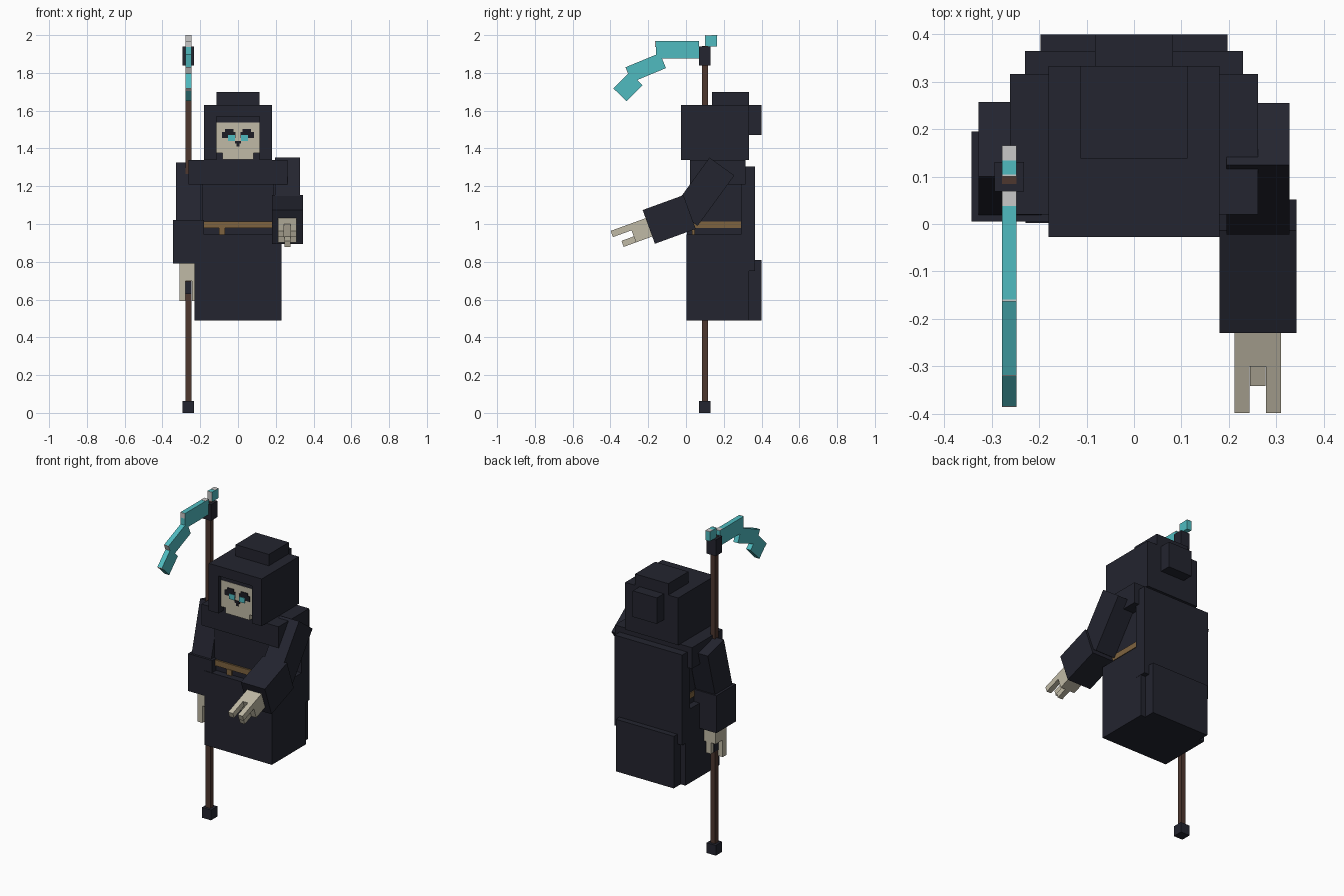
import bpy
from math import radians
from mathutils import Vector, Matrix

cube = bpy.data.objects.get("Cube")
if cube:
    bpy.data.objects.remove(cube, do_unlink=True)


def material(name, rgb):
    m = bpy.data.materials.new(name)
    m.use_nodes = True
    m.diffuse_color = (*rgb, 1)
    m.node_tree.nodes["Principled BSDF"].inputs["Base Color"].default_value = (*rgb, 1)
    return m


CLOTH = material("dark_cloth", (.017, .018, .029))
BONE = material("bone", (.53, .49, .38))
BLACK = material("eye_black", (.012, .012, .018))
TEAL = material("teal", (.08, .50, .53))
WOOD = material("brown_wood", (.075, .038, .028))
LEATHER = material("tan_leather", (.21, .125, .05))
SILVER = material("pale_grey", (.58, .58, .58))


def box(name, x, y, z, mat, pivot=(0, 0, 0), tilt=0):
    """Box from (min, max) ranges, turned about x by tilt and moved to pivot."""
    bpy.ops.mesh.primitive_cube_add(size=1)
    ob = bpy.context.object
    ob.name = name
    lo, hi = Vector((x[0], y[0], z[0])), Vector((x[1], y[1], z[1]))
    ob.data.transform(Matrix.Translation((lo + hi) / 2) @ Matrix.Diagonal((*(hi - lo), 1)))
    ob.location = pivot
    ob.rotation_euler.x = radians(tilt)
    ob.data.materials.append(mat)
    return ob


def span(half, mid=0):
    return (mid - half, mid + half)


# Robe
box("skirt", span(.229), (.002, .333), (.49, .945), CLOTH)
box("torso", span(.19), (.045, .295), (.94, .1 + 1.12), CLOTH)
box("shoulder_mantle", span(.262), (.02, .316), (1.21, 1.34), CLOTH)
box("upper_cape", span(.23), (.29, .365), (.75, 1.305), CLOTH)
box("lower_cape", span(.197), (.333, .4), (.49, .81), CLOTH)
box("belt", span(.195), (.035, .3), (.978, 1.013), LEATHER)
box("belt_tail", (-.1, -.068), (.032, .05), (.945, .98), LEATHER)

# Hood with a recessed opening
box("hood_back", span(.18), (.02, .333), (1.34, 1.63), CLOTH)
box("hood_brow", span(.18), (-.027, .02), (1.57, 1.63), CLOTH)
for side, name in ((-1, "right"), (1, "left")):
    edges = sorted((side * .113, side * .18))
    box(name + "_hood_cheek", edges, (-.027, .02), (1.34, 1.57), CLOTH)
box("hood_crown", span(.113), (.138, .333), (1.63, 1.70), CLOTH)
box("hood_knot", span(.082), (.333, .4), (1.47, 1.63), CLOTH)

# Skull face
box("face", span(.113), (-.005, .03), (1.375, 1.538), BONE)
box("face_brow_shadow", span(.113), (-.003, .03), (1.538, 1.57), CLOTH)
box("jaw", span(.083), (-.005, .03), (1.342, 1.375), BONE)
FACE = (-.009, -.004)
for side, name in ((-1, "right"), (1, "left")):
    box(name + "_eye_top", span(.023, side * .047), FACE, (1.488, 1.504), BLACK)
    box(name + "_eye_socket", span(.036, side * .048), FACE, (1.456, 1.488), BLACK)
    box(name + "_eye_glow", span(.018, side * .034), (-.012, -.008), (1.44, 1.472), TEAL)
box("nose_top", span(.016), FACE, (1.425, 1.44), BLACK)
box("nose_tip", span(.008), FACE, (1.409, 1.425), BLACK)


# Arms: forearm runs along local y, fingers toward -y
def arm(name, side, shoulder, shoulder_tilt, elbow, tilt):
    def xs(a, b):
        return sorted((side * a, side * b))
    box(name + "_upper_arm", xs(.195, .328), span(.081), span(.165), CLOTH,
        (0, *shoulder), shoulder_tilt)
    parts = (("forearm_sleeve", (.18, .343), (-.115, .115), (-.095, .095), CLOTH),
             ("palm", (.212, .31), (-.207, -.1), (-.054, .049), BONE),
             ("inner_finger", (.212, .244), (-.312, -.2), (.014, .049), BONE),
             ("outer_finger", (.278, .31), (-.312, -.2), (.014, .049), BONE),
             ("thumb", (.245, .277), (-.276, -.2), (-.054, -.02), BONE))
    for part, x, y, z, mat in parts:
        box(f"{name}_{part}", xs(*x), y, z, mat, (0, *elbow), tilt)


arm("right", -1, (.136, 1.145), -15, (.1, .905), 90)
arm("left", 1, (.093, 1.171), -36, (-.089, 1.024), 20)

# Scythe shaft
SX = -.263
box("shaft", span(.0155, SX), span(.0155, .1), (.03, 1.942), WOOD)
box("shaft_grip", span(.017, SX), span(.03, .1), (.63, .695), CLOTH)
box("pommel", span(.031, SX), span(.031, .1), (0, .063), CLOTH)
box("blade_socket", span(.031, SX), span(.031, .1), (1.84, 1.94), CLOTH)

# Scythe blade
BLADE = span(.0155, SX)
box("blade_spike", BLADE, (.103, .165), (1.94, 1.999), TEAL)
box("spike_front_shine", BLADE, (.1, .104), (1.94, 2), SILVER)
box("spike_top_shine", BLADE, (.134, .166), (1.997, 2), SILVER)
box("blade_root", BLADE, (-.16, .07), (1.875, 1.969), TEAL)
box("root_top_shine", BLADE, (.038, .07), (1.966, 1.97), SILVER)
box("root_end_shine", BLADE, (-.163, -.159), (1.938, 1.97), SILVER)
MID, TIP = (SX, -.212, 1.828), (SX, -.307, 1.727)
WIDTH = span(.0155)
box("blade_middle", WIDTH, span(.097), span(.043), TEAL, MID, 22.5)
box("middle_end_shine", WIDTH, (-.1, -.096), (.008, .043), SILVER, MID, 22.5)
box("blade_tip", WIDTH, span(.06), span(.049), TEAL, TIP, 45)
box("tip_end_shine", WIDTH, (-.063, -.059), (.03, .049), SILVER, TIP, 45)
